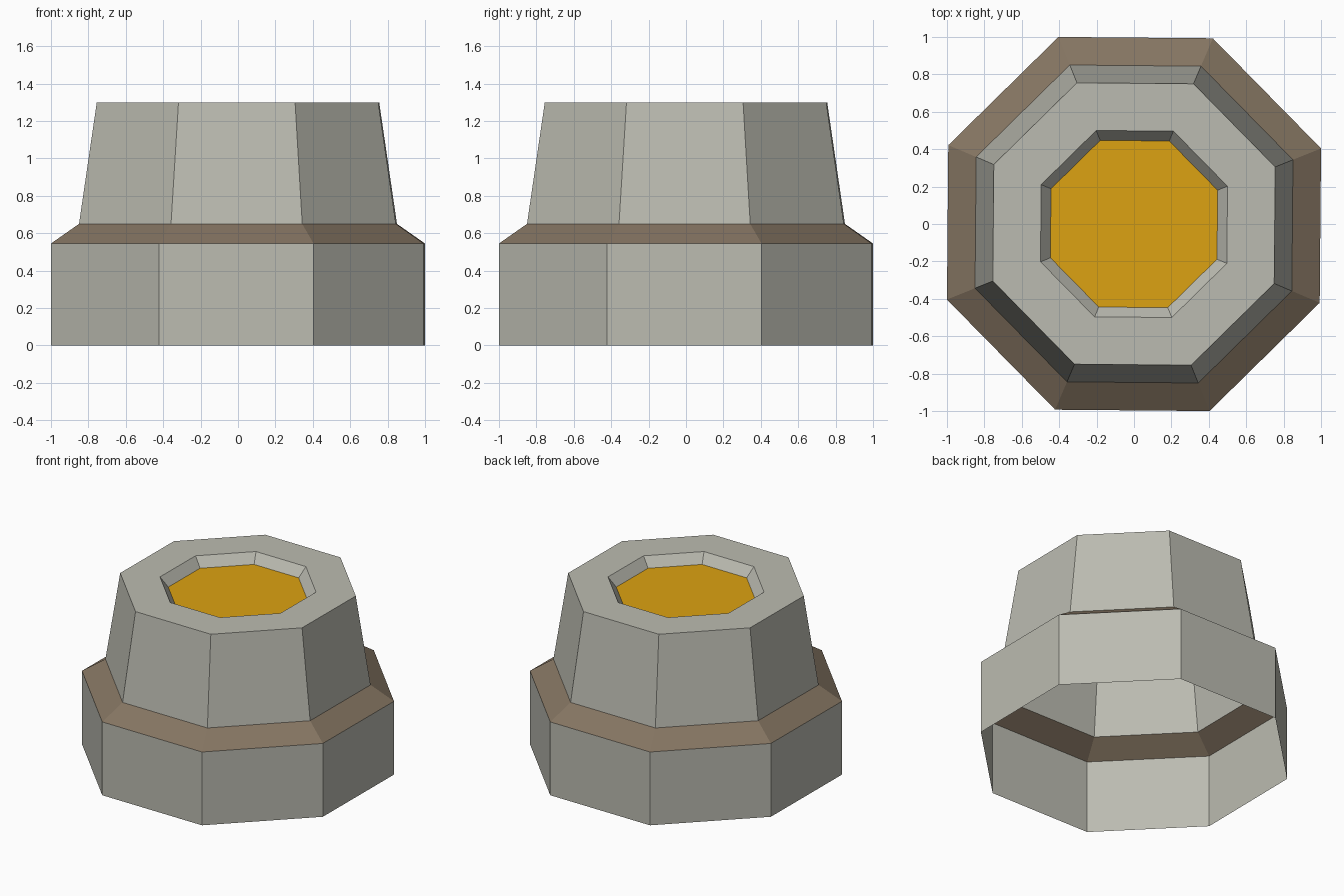
import bpy, bmesh, math

if "Cube" in bpy.data.objects:
    bpy.data.objects.remove(bpy.data.objects["Cube"])

def material(name, rgb):
    m = bpy.data.materials.new(name)
    m.diffuse_color = (*rgb, 1)
    m.use_nodes = True
    m.node_tree.nodes["Principled BSDF"].inputs["Base Color"].default_value = m.diffuse_color
    return m

GREY = material("pale_stone_grey", (0.50, 0.50, 0.44))
BROWN = material("weathered_brown", (0.235, 0.178, 0.122))
GOLD = material("amber", (0.72, 0.36, 0.006))

SIDES = 8
TURN = math.radians(22)          # octagon stands very slightly off square
K = 1 / math.cos(TURN)           # half width -> corner radius

def shell(name, profile, mat, cap=False):
    """Octagonal open skin through (half width, z) points, bottom to top."""
    bm = bmesh.new()
    rings = []
    for w, z in profile:
        rings.append([bm.verts.new((w * K * math.cos(TURN + i * math.tau / SIDES),
                                    w * K * math.sin(TURN + i * math.tau / SIDES), z))
                      for i in range(SIDES)])
    for a, b in zip(rings, rings[1:]):
        for i in range(SIDES):
            j = (i + 1) % SIDES
            bm.faces.new((a[i], a[j], b[j], b[i]))
    if cap:
        bm.faces.new(rings[-1])
    me = bpy.data.meshes.new(name)
    bm.to_mesh(me)
    bm.free()
    me.materials.append(mat)
    ob = bpy.data.objects.new(name, me)
    bpy.context.collection.objects.link(ob)
    return ob

# Straight base wall, open underneath
shell("base_wall", [(1.0, 0), (1.0, 0.545)], GREY)
# Sloping brown shoulder
shell("shoulder", [(1.0, 0.545), (0.85, 0.65)], BROWN)
# Tapered upper body, flat rim and recess wall
shell("upper_body", [(0.85, 0.65), (0.755, 1.30), (0.50, 1.30), (0.447, 1.23)], GREY)
# Amber panel at the bottom of the recess
shell("amber_panel", [(0.447, 1.23)], GOLD, cap=True)
